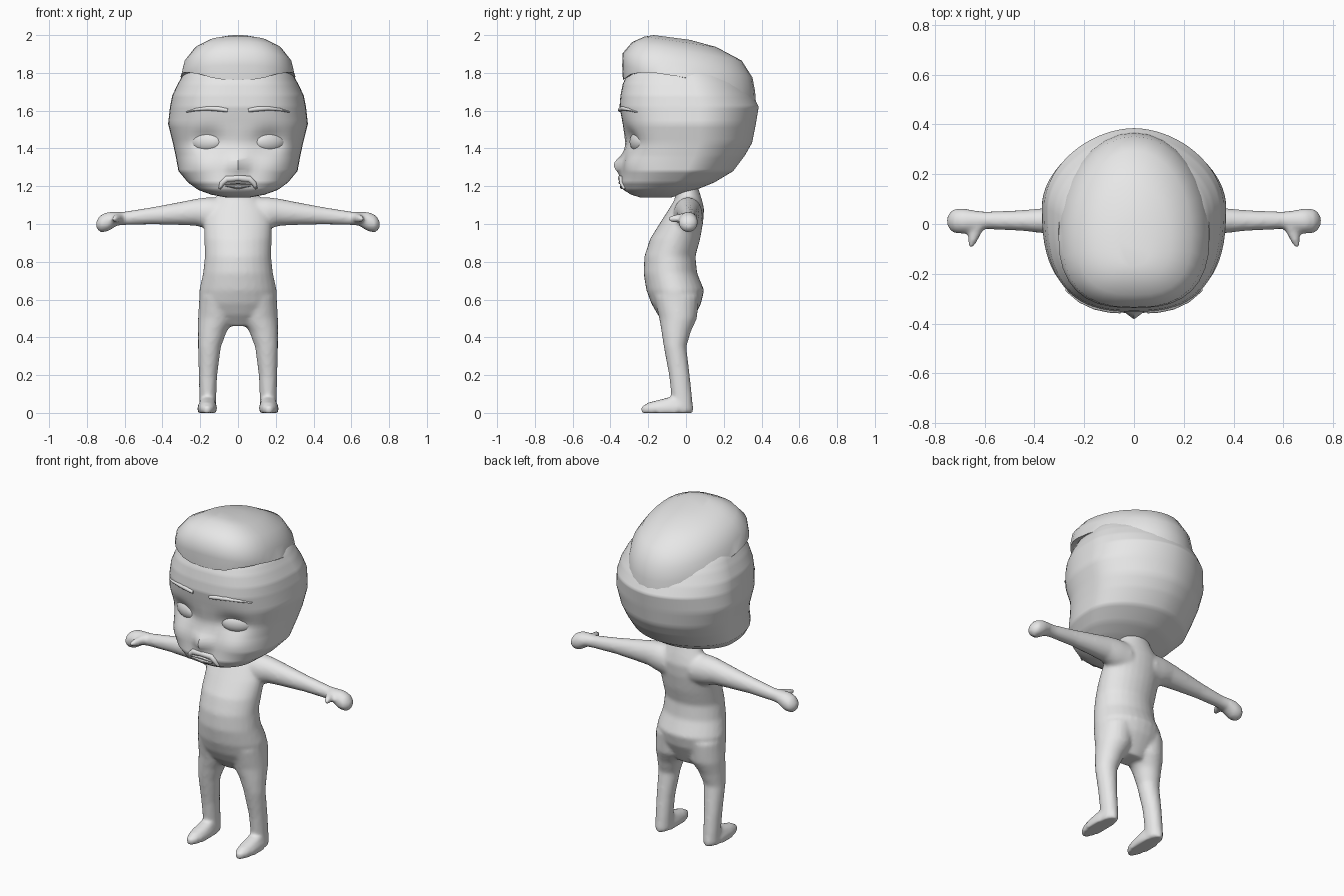
import bpy, bmesh, math

if "Cube" in bpy.data.objects:
    bpy.data.objects.remove(bpy.data.objects["Cube"])

mat = bpy.data.materials.new("plain_grey")
mat.diffuse_color = (0.8, 0.8, 0.8, 1)
mat.use_nodes = True
mat.node_tree.nodes["Principled BSDF"].inputs["Base Color"].default_value = mat.diffuse_color


def lerp_keys(keys, t):
    """Piecewise linear lookup in rows whose first item is the key."""
    if t <= keys[0][0]:
        return keys[0][1:]
    for a, b in zip(keys, keys[1:]):
        if t <= b[0]:
            f = (t - a[0]) / (b[0] - a[0])
            return [p + (q - p) * f for p, q in zip(a[1:], b[1:])]
    return keys[-1][1:]


def loft(bm, rings, caps=(True, True)):
    """Skin a list of closed rings of points."""
    vs = [[bm.verts.new(p) for p in r] for r in rings]
    n = len(vs[0])
    for a, b in zip(vs, vs[1:]):
        for i in range(n):
            j = (i + 1) % n
            bm.faces.new((a[i], a[j], b[j], b[i]))
    if caps[0]:
        bm.faces.new(vs[0][::-1])
    if caps[1]:
        bm.faces.new(vs[-1])


def finish(name, bm, angle=40):
    bmesh.ops.recalc_face_normals(bm, faces=bm.faces[:])
    me = bpy.data.meshes.new(name)
    bm.to_mesh(me)
    bm.free()
    me.materials.append(mat)
    ob = bpy.data.objects.new(name, me)
    bpy.context.collection.objects.link(ob)
    bpy.ops.object.select_all(action='DESELECT')
    ob.select_set(True)
    bpy.context.view_layer.objects.active = ob
    bpy.ops.object.shade_smooth_by_angle(angle=math.radians(angle))
    return ob


def spow(v, e):
    return math.copysign(abs(v) ** e, v)


def outline(hw, yf, yb, split, nf, nb, n):
    """Egg-shaped outline, squarer in front than behind."""
    mid = yf + (yb - yf) * split
    pts = []
    for i in range(n):
        a = 2 * math.pi * i / n
        c, s = math.cos(a), math.sin(a)
        e = 2 / (nf if s < 0 else nb)
        depth = mid - yf if s < 0 else yb - mid
        pts.append((hw * spow(c, e), mid + depth * spow(s, e)))
    return pts


def oval(x, y, z, rx, ry, n=20):
    return [(x + rx * math.cos(2 * math.pi * i / n),
             y + ry * math.sin(2 * math.pi * i / n), z) for i in range(n)]


# ---- Body: torso, legs, feet, arms and thumbs fused into one skin
bm = bmesh.new()
TORSO = [(.46, -.04, .10, .06), (.52, -.05, .17, .10), (.58, -.052, .205, .132),
         (.65, -.057, .205, .153), (.74, -.083, .185, .142), (.83, -.085, .175, .135),
         (.92, -.058, .178, .133), (1.01, -.022, .18, .113), (1.08, .003, .165, .093),
         (1.13, .012, .12, .072), (1.19, .005, .09, .06), (1.24, .005, .09, .06)]
loft(bm, [oval(0, y, z, rx, ry, 28) for z, y, rx, ry in TORSO])
LEG = [(.62, .105, -.05, .10, .12), (.50, .112, -.042, .10, .10), (.43, .136, -.052, .076, .078),
       (.35, .151, -.058, .061, .06), (.20, .159, -.035, .049, .055),
       (.08, .16, -.022, .045, .055), (.01, .16, -.02, .045, .057)]
FOOT = [(0, .163, -.10, .05, .138), (.03, .163, -.10, .053, .142),
        (.055, .162, -.085, .043, .115), (.08, .16, -.04, .035, .06)]
# x, y, z, half depth, half height
ARM = [(.08, .01, 1.05, .08, .09), (.16, .01, 1.057, .075, .085), (.22, .012, 1.062, .065, .072),
       (.30, .013, 1.056, .057, .062), (.45, .014, 1.044, .042, .046), (.60, .015, 1.03, .035, .036),
       (.64, .013, 1.028, .042, .037), (.69, .012, 1.012, .052, .052),
       (.725, .012, 1.002, .048, .047), (.745, .012, .998, .03, .028), (.752, .012, .997, .01, .01)]
THUMB = [(.62, .0, 1.035, .026), (.64, -.045, 1.03, .024), (.652, -.08, 1.027, .017),
         (.655, -.097, 1.026, .007)]
for s in (1, -1):
    for part in (LEG, FOOT):
        loft(bm, [oval(s * x, y, z, rx, ry) for z, x, y, rx, ry in part])
    loft(bm, [[(s * x, y + p, z + q) for p, q, _ in oval(0, 0, 0, ry, rz)]
              for x, y, z, ry, rz in ARM])
    loft(bm, [[(s * (x + p), y, z + q) for p, q, _ in oval(0, 0, 0, r, r, 12)]
              for x, y, z, r in THUMB])
body = finish("body", bm)
rem = body.modifiers.new("fuse", 'REMESH')
rem.mode, rem.voxel_size, rem.use_smooth_shade = 'VOXEL', .011, True
smooth = body.modifiers.new("soften", 'SMOOTH')
smooth.factor, smooth.iterations = .5, 5

# ---- Head: height, front, back, half width
HEAD = [(1.14, -.24, -.08, .06), (1.155, -.29, -.03, .14), (1.18, -.33, .05, .21),
        (1.22, -.345, .15, .265), (1.28, -.335, .25, .315), (1.36, -.325, .31, .33),
        (1.43, -.322, .35, .345), (1.53, -.335, .37, .37), (1.62, -.352, .385, .36),
        (1.68, -.347, .355, .348), (1.74, -.335, .32, .32), (1.80, -.31, .27, .285),
        (1.88, -.22, .12, .18)]
SPLIT, NF, NB = .58, 2.7, 1.85


def relief(x, z):
    """Eye sockets push in, nose and cheeks push out."""
    def g(cx, cz, wx, wz):
        return math.exp(-((abs(x) - cx) / wx) ** 2 - ((z - cz) / wz) ** 2)
    return (.04 * g(.165, 1.44, .085, .06) - .052 * g(0, 1.315, .045, .05)
            - .012 * g(.2, 1.31, .09, .05))


def face_y(x, z):
    yf, yb, hw = lerp_keys(HEAD, z)
    mid = yf + (yb - yf) * SPLIT
    r = max(0, 1 - min(1, abs(x) / hw) ** NF) ** (1 / NF)
    return mid - (mid - yf) * r + relief(x, z)


bm = bmesh.new()
levels = sorted({k[0] for k in HEAD} | {1.19 + .02 * i for i in range(30)})
rings = []
for z in levels:
    yf, yb, hw = lerp_keys(HEAD, z)
    mid = yf + (yb - yf) * SPLIT
    rings.append([(x, y + (relief(x, z) if y < mid - .08 else 0), z)
                  for x, y in outline(hw, yf, yb, SPLIT, NF, NB, 72)])
loft(bm, rings)
finish("head", bm, 50)

# ---- Hair: half width, front, back, front height, back height
HAIR = [(.295, -.325, .355, 1.83, 1.70), (.302, -.338, .366, 1.84, 1.70),
        (.286, -.335, .352, 1.905, 1.775), (.232, -.285, .295, 1.963, 1.865),
        (.15, -.22, .16, 1.992, 1.937), (.06, -.17, .02, 2.0, 1.975)]
HEM = [(-.335, 1.762), (-.29, 1.795), (-.2, 1.805), (0, 1.775), (.17, 1.745), (.22, 1.705), (.37, 1.645)]
bm = bmesh.new()
rings = []
for hw, yf, yb in ((.25, -.27, .27), (.304, -.334, .37)):
    rings.append([(x, y, lerp_keys(HEM, y)[0])
                  for x, y in outline(hw, yf, yb, .42, 2.6, 2, 32)])
for hw, yf, yb, zf, zb in HAIR[1:]:
    rings.append([(x, y, zf + (zb - zf) * (y - yf) / (yb - yf))
                  for x, y in outline(hw, yf, yb, .42, 2.6, 2, 32)])
loft(bm, rings, caps=(False, True))
finish("hair", bm, 45)


def ridge(name, path, proud):
    """Flat tube laid on the face along (x, z, half height) points."""
    bm = bmesh.new()
    rings = []
    for i, (x, z, r) in enumerate(path):
        a, b = path[max(0, i - 1)], path[min(len(path) - 1, i + 1)]
        d = math.hypot(b[0] - a[0], b[1] - a[1])
        nx, nz = -(b[1] - a[1]) / d, (b[0] - a[0]) / d
        y = face_y(x, z)
        rings.append([(x + nx * r * p, y + proud * q, z + nz * r * p)
                      for p, q, _ in oval(0, 0, 0, 1, 1, 10)])
    loft(bm, rings)
    finish(name, bm)


# ---- Eyes and eyebrows
for s, side in ((1, "left"), (-1, "right")):
    bm = bmesh.new()
    bmesh.ops.create_uvsphere(bm, u_segments=20, v_segments=12, radius=1)
    t = s * math.radians(24)
    for v in bm.verts:
        x, y, z = v.co.x * .094, v.co.y * .045, v.co.z * .057
        v.co = (s * .166 + x * math.cos(t) - y * math.sin(t),
                -.243 + x * math.sin(t) + y * math.cos(t), 1.436 + z)
    finish(side + "_eye", bm)
    ridge(side + "_eyebrow", [(s * x, z, r) for x, z, r in (
        (.055, 1.602, .010), (.10, 1.609, .013), (.16, 1.612, .011),
        (.22, 1.606, .008), (.275, 1.592, .003))], .012)

# ---- Moustache and lips
ridge("moustache", [(-.098, 1.185, .006), (-.085, 1.215, .014), (-.06, 1.238, .017),
                    (0, 1.243, .015), (.06, 1.238, .017), (.085, 1.215, .014),
                    (.098, 1.185, .006)], .014)
ridge("upper_lip", [(-.07, 1.212, .004), (0, 1.219, .008), (.07, 1.212, .004)], .012)
ridge("lower_lip", [(-.065, 1.203, .004), (0, 1.196, .012), (.065, 1.203, .004)], .014)
